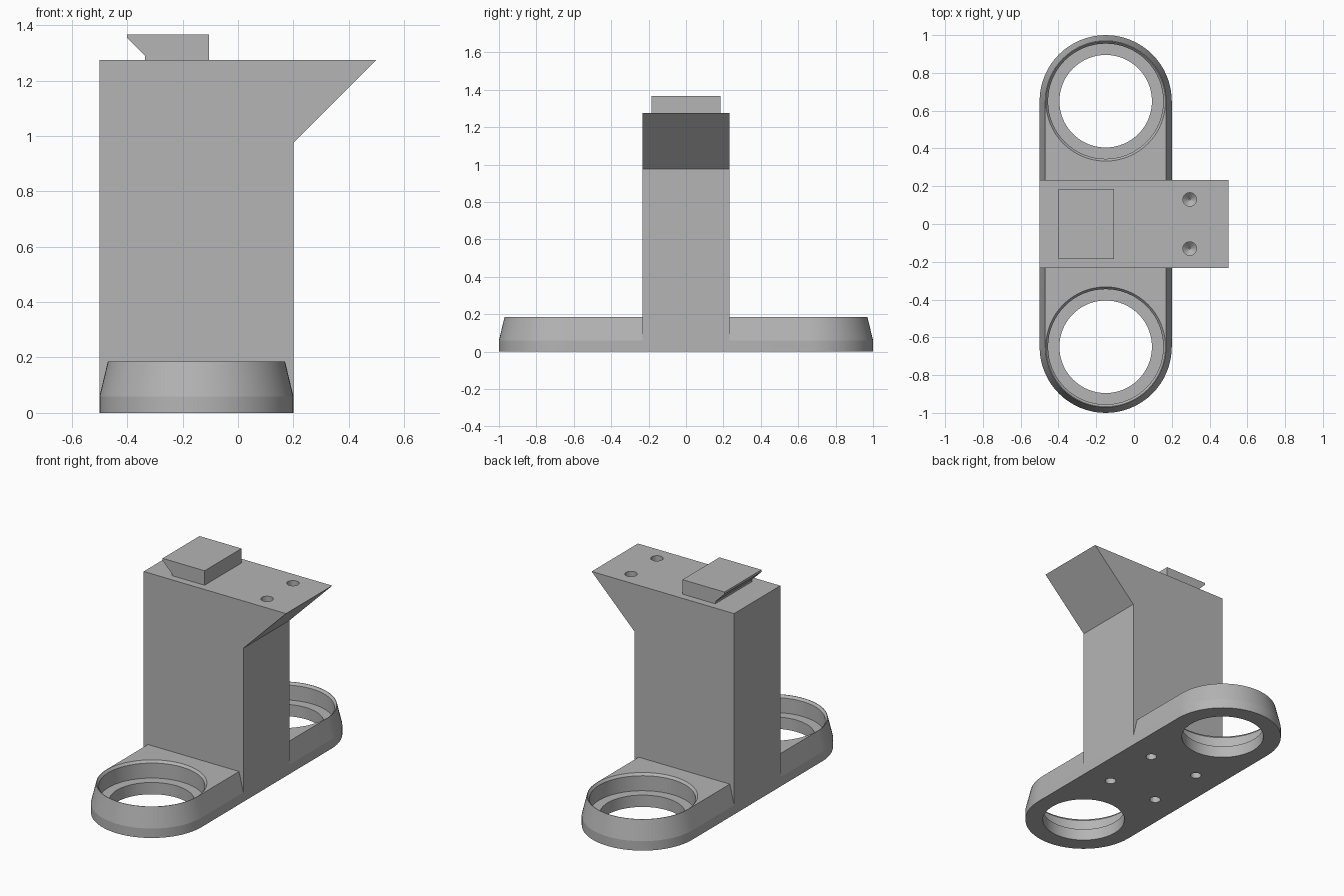
import bpy
import bmesh
from math import cos, sin, pi, radians

default_cube = bpy.data.objects.get("Cube")
if default_cube:
    bpy.data.objects.remove(default_cube, do_unlink=True)

grey = bpy.data.materials.new("plain grey")
grey.use_nodes = True
GREY = (0.46, 0.46, 0.46, 1)
grey.diffuse_color = GREY
grey.node_tree.nodes["Principled BSDF"].inputs["Base Color"].default_value = GREY

CENTRE_X = -0.15      # middle of the base
RING_Y = 0.65         # distance of each ring from the middle
SEGMENTS = 64


def loft(name, rings):
    """Skin a stack of equal-length closed rings and cap both ends."""
    bm = bmesh.new()
    loops = [[bm.verts.new(p) for p in ring] for ring in rings]
    count = len(loops[0])
    for low, high in zip(loops, loops[1:]):
        for i in range(count):
            j = (i + 1) % count
            bm.faces.new((low[i], low[j], high[j], high[i]))
    bm.faces.new(loops[0])
    bm.faces.new(loops[-1])
    bmesh.ops.recalc_face_normals(bm, faces=bm.faces)
    mesh = bpy.data.meshes.new(name)
    bm.to_mesh(mesh)
    bm.free()
    mesh.materials.append(grey)
    obj = bpy.data.objects.new(name, mesh)
    bpy.context.collection.objects.link(obj)
    return obj


def extrude_y(name, profile, half):
    return loft(name, [[(x, y, z) for x, z in profile] for y in (-half, half)])


def stadium(radius, z):
    points = []
    for side in (1, -1):
        for i in range(SEGMENTS // 2 + 1):
            a = pi * i / (SEGMENTS // 2)
            points.append((CENTRE_X + side * radius * cos(a),
                           side * (RING_Y + radius * sin(a)), z))
    return points


def turned(name, x, y, profile, segments):
    """Round solid from (radius, height) pairs."""
    angles = [2 * pi * i / segments for i in range(segments)]
    return loft(name, [[(x + r * cos(a), y + r * sin(a), z) for a in angles]
                       for r, z in profile])


def cut(obj, cutters):
    bpy.context.view_layer.objects.active = obj
    for cutter in cutters:
        mod = obj.modifiers.new("cut", 'BOOLEAN')
        mod.operation = 'DIFFERENCE'
        mod.solver = 'EXACT'
        mod.object = cutter
        bpy.ops.object.modifier_apply(modifier=mod.name)


# Rounded base with a tapered upper side
base = loft("base", [stadium(0.35, 0), stadium(0.35, 0.06), stadium(0.32, 0.185)])

# Upright column with an overhanging wedge
column = extrude_y("column", [(-0.5, 0.06), (0.2, 0.06), (0.2, 0.975),
                              (0.5, 1.275), (-0.5, 1.275)], 0.232)

# Undercut clamp block on top
clamp_block = extrude_y("clamp_block", [
    (-0.105, 1.27), (-0.105, 1.367), (-0.4, 1.367),
    (-0.4, 1.353), (-0.335, 1.288), (-0.335, 1.27)], 0.185)

# Stepped ring openings with a chamfered rim
ring_cutters = [turned("ring_cutter", CENTRE_X, s * RING_Y, [
    (0.245, -0.05), (0.245, 0.075), (0.305, 0.075),
    (0.305, 0.17), (0.317, 0.185), (0.317, 0.25)], SEGMENTS) for s in (1, -1)]

# Screw holes under the base
screw_cutters = [turned("screw_cutter", CENTRE_X + sx * 0.175, sy * 0.19, [
    (0.032, -0.05), (0.032, 0.3), (0.004, 0.32)], 24)
    for sx in (1, -1) for sy in (1, -1)]

# Blind holes in the wedge
wedge_cutters = [turned("wedge_cutter", 0.295, s * 0.13, [
    (0.004, 1.145), (0.036, 1.175), (0.036, 1.35)], 24) for s in (1, -1)]

cut(base, ring_cutters + screw_cutters)
cut(column, screw_cutters + wedge_cutters)
for cutter in ring_cutters + screw_cutters + wedge_cutters:
    bpy.data.objects.remove(cutter, do_unlink=True)

# Smooth the curved walls, keep the edges crisp
bpy.ops.object.select_all(action='DESELECT')
for part in (base, column, clamp_block):
    part.select_set(True)
bpy.context.view_layer.objects.active = base
bpy.ops.object.shade_smooth_by_angle(angle=radians(12))
